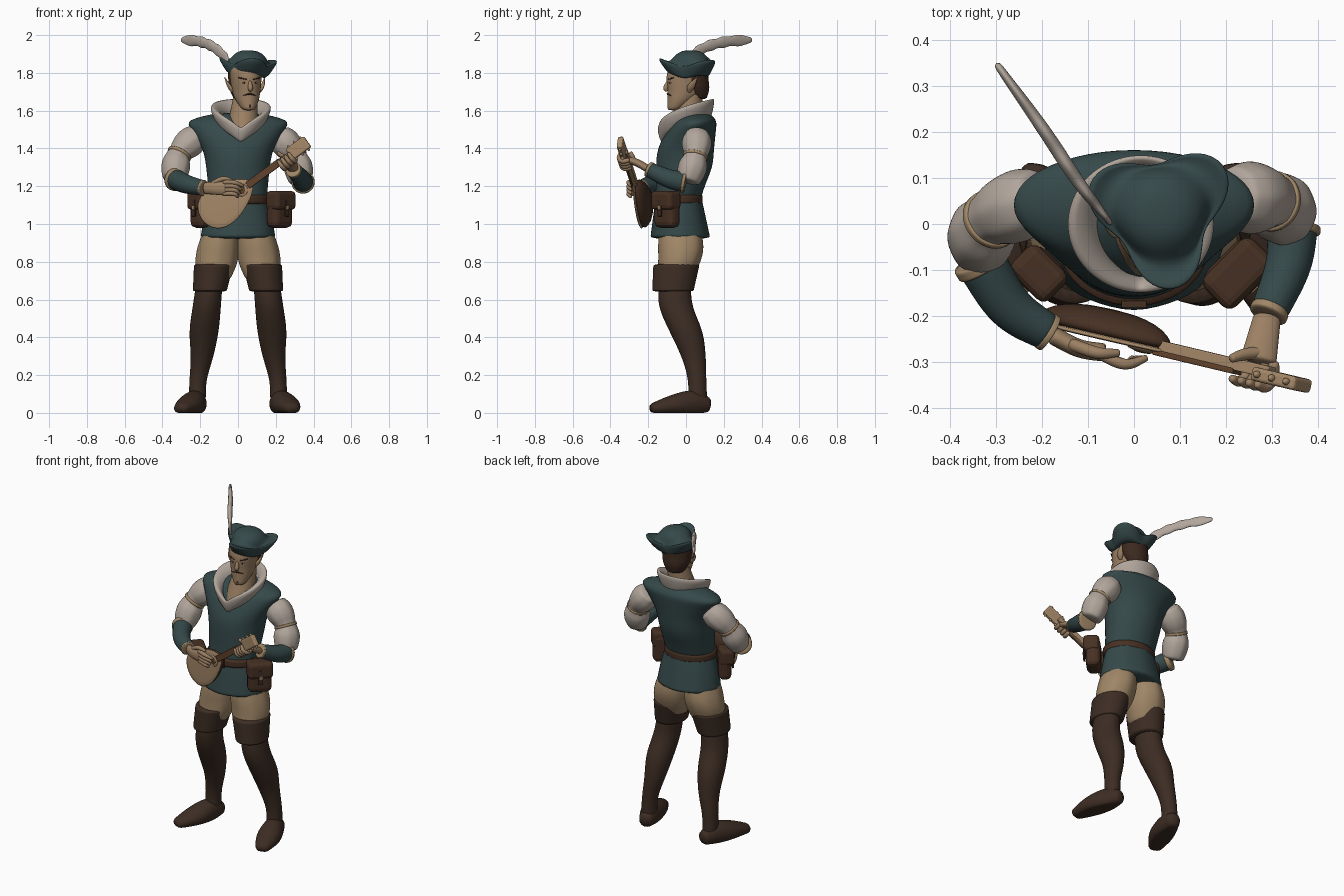
import bpy, bmesh
from math import sin, cos, pi, radians
from mathutils import Vector, Matrix

cube = bpy.data.objects.get("Cube")
if cube:
    bpy.data.objects.remove(cube)


def material(name, red, green, blue):
    mat = bpy.data.materials.new(name)
    mat.use_nodes = True
    mat.diffuse_color = (red, green, blue, 1)
    bsdf = next(node for node in mat.node_tree.nodes if node.type == 'BSDF_PRINCIPLED')
    bsdf.inputs["Base Color"].default_value = mat.diffuse_color
    return mat


TEAL = material("teal cloth", .036, .066, .068)
LINEN = material("linen", .44, .38, .33)
SKIN = material("skin", .33, .215, .125)
TAN = material("tan cloth", .35, .24, .135)
BOOT = material("boot leather", .046, .026, .017)
LEATHER = material("belt leather", .062, .03, .017)
HAIR = material("dark hair", .045, .022, .014)
WOOD = material("pale wood", .38, .25, .14)
DARK_WOOD = material("dark wood", .12, .055, .025)
ACROSS, DEPTH, UP = Vector((1, 0, 0)), Vector((0, 1, 0)), Vector((0, 0, 1))
SIDES = (("left", 1), ("right", -1))


# Helpers: finishing, smooth interpolation, sections along a path, simple solids
def finish(name, bm, mat, frame=None, smooth=True, bevel=0):
    if frame:
        bm.transform(frame)
    bmesh.ops.recalc_face_normals(bm, faces=bm.faces)
    mesh = bpy.data.meshes.new(name)
    bm.to_mesh(mesh)
    bm.free()
    mesh.materials.append(mat)
    for face in mesh.polygons:
        face.use_smooth = smooth
    obj = bpy.data.objects.new(name, mesh)
    bpy.context.collection.objects.link(obj)
    if bevel:
        modifier = obj.modifiers.new("rounded edges", 'BEVEL')
        modifier.width, modifier.segments = bevel, 3
    elif smooth:
        obj.modifiers.new("smoothing", 'SUBSURF').levels = 1
    return obj


def skin_loops(name, mat, loops, frame=None, closed=False):
    bm = bmesh.new()
    rows = [[bm.verts.new(point) for point in loop] for loop in loops]
    for low, high in zip(rows, rows[1:] + rows[:1] if closed else rows[1:]):
        for i in range(len(low)):
            bm.faces.new((low[i - 1], low[i], high[i], high[i - 1]))
    if not closed:
        bm.faces.new(rows[0])
        bm.faces.new(rows[-1])
    return finish(name, bm, mat, frame)


def angles(count):
    return [2 * pi * i / count for i in range(count)]


def along(values, t):
    """Smooth curve through evenly spaced numbers or points."""
    last = len(values) - 1
    if last == 0:
        return values[0]
    i = min(int(t * last), last - 1)
    f = t * last - i
    b, c = values[i], values[i + 1]
    a = values[i - 1] if i else 2 * b - c
    d = values[i + 2] if i + 2 <= last else 2 * c - b
    return b + (c - a + (2 * a - 5 * b + 4 * c - d + (3 * (b - c) + d - a) * f) * f) * f / 2


def sections(name, mat, points, wide, deep, up=None, frame=None, ripple=0, floor=False):
    loops, last = [], len(points) - 1
    for i, centre in enumerate(points):
        u, v = ACROSS, DEPTH
        if up:
            heading = points[min(i + 1, last)] - points[max(i - 1, 0)]
            u = heading.cross(up).normalized()
            v = u.cross(heading).normalized()
        w, d = along(wide, i / last), along(deep or wide, i / last)
        loop = [centre + (u * w * cos(a) + v * d * sin(a)) * (1 + ripple * cos(8 * a)) for a in angles(24)]
        if floor:
            for point in loop:
                point.z = max(point.z, 0)
        loops.append(loop)
    return skin_loops(name, mat, loops, frame)


def tube(name, mat, path, wide, deep=None, up=UP, steps=10, **options):
    path = [Vector(point) for point in path]
    points = [along(path, i / steps) for i in range(steps + 1)]
    return sections(name, mat, points, wide, deep, up, **options)


def loft(name, mat, z, wide, deep, x=(0,), y=(0,), side=1, steps=12, **options):
    points = [Vector((side * along(x, i / steps), along(y, i / steps), along(z, i / steps)))
              for i in range(steps + 1)]
    return sections(name, mat, points, wide, deep, **options)


def band(name, mat, path, start, end, radius, up=UP):
    path = [Vector(point) for point in path]
    return tube(name, mat, [along(path, start), along(path, end)], [radius], up=up, steps=4)


def box(name, mat, centre, size, frame=None, bevel=.003):
    bm = bmesh.new()
    bmesh.ops.create_cube(bm, size=1, matrix=Matrix.Translation(centre) @ Matrix.Diagonal((*size, 1)))
    return finish(name, bm, mat, frame, smooth=False, bevel=bevel)


def ball(name, mat, centre, size, frame):
    bm = bmesh.new()
    bmesh.ops.create_uvsphere(bm, u_segments=12, v_segments=8, radius=1,
                              matrix=Matrix.Translation(centre) @ Matrix.Diagonal((*size, 1)))
    return finish(name, bm, mat, frame)


def placed(x, y, z, turn, roll=0):
    return (Matrix.Translation((x, y, z)) @ Matrix.Rotation(radians(roll), 4, 'Y')
            @ Matrix.Rotation(radians(turn), 4, 'Z'))


# Tunic and belt
loft("tunic_body", TEAL, z=[1.1, 1.2, 1.3, 1.4, 1.5, 1.55, 1.59], y=[-.05, -.03, -.01, 0, .03, .05, .06],
     wide=[.15, .16, .17, .19, .25, .26, .1], deep=[.12, .13, .15, .15, .13, .11, .06])
loft("tunic_skirt", TEAL, z=[1.15, .92], y=[-.04, -.03], wide=[.15, .18, .2], deep=[.12, .14, .16], ripple=.015)
loft("belt", LEATHER, z=[1.1, 1.16], y=[-.045], wide=[.165], deep=[.135], steps=4)
box("belt_buckle", LEATHER, (0, -.175, 1.13), (.055, .015, .06))


# Stand-up shirt collar, open in a V at the front
def collar_loop(reach, front, rise):
    return [Vector((.015 + reach * sin(a), -(.07 + reach / 2) * cos(a), front + rise * abs(sin(a / 2)) ** .8))
            for a in angles(40)]


collar = [(.12, 1.42, .13), (.15, 1.46, .15), (.165, 1.5, .16), (.145, 1.51, .16), (.09, 1.49, .13), (.08, 1.43, .12)]
skin_loops("shirt_collar", LINEN, [collar_loop(*row) for row in collar], closed=True)

# Head, turned slightly to its left
HEAD = placed(.043, 0, 0, turn=12)
loft("neck", SKIN, z=[1.46, 1.7], x=[.02, .04], y=[-.02, .03], wide=[.09, .06], deep=[.1, .06])
loft("head", SKIN, z=[1.6, 1.86], y=[-.07, -.03, 0, 0, .01, .02], frame=HEAD,
     wide=[.03, .06, .075, .08, .085, .07], deep=[.03, .07, .1, .105, .11, .09])
loft("hair", HAIR, z=[1.66, 1.83], y=[.07, .05, .04, .03], frame=HEAD,
     wide=[.05, .08, .088, .09], deep=[.04, .075, .08, .09])
tube("nose", SKIN, [(0, -.095, 1.76), (0, -.11, 1.72), (0, -.1, 1.705)], [.007, .013, .008], up=DEPTH, frame=HEAD)
ball("goatee", HAIR, (0, -.09, 1.625), (.012, .012, .016), HEAD)
for side, s in SIDES:
    tube(side + "_ear", SKIN, [(s * .07, 0, 1.7), (s * .09, .01, 1.73), (s * .11, .04, 1.78)],
         [.01, .01, .001], [.01, .02, .001], up=DEPTH, frame=HEAD)
    tube(side + "_moustache", HAIR, [(0, -.1, 1.69), (s * .035, -.09, 1.68)], [.005, .002], frame=HEAD)
    tube(side + "_eyebrow", HAIR, [(s * .015, -.1, 1.765), (s * .06, -.08, 1.775)], [.004, .003], frame=HEAD)
    ball(side + "_eye", LINEN, (s * .03, -.092, 1.748), (.012, .006, .005), HEAD)
    ball(side + "_pupil", HAIR, (s * .03, -.097, 1.748), (.005, .003, .004), HEAD)

# Three-cornered hat: reach, height and strength of the corners
hat_profile = [(.5, -.05, 0), (.72, -.06, .4), (.85, -.03, .8), (1, .01, 1), (.97, .025, 1),
               (.86, .01, .7), (.74, .015, .3), (.65, .045, 0), (.45, .07, 0), (.2, .08, 0)]
skin_loops("hat", TEAL, [[Vector((sin(a), -cos(a), 0)) * reach * (.14 + .034 * corner * cos(3 * a))
                          + UP * (height + .02 * corner * cos(3 * a)) for a in angles(36)]
                         for reach, height, corner in hat_profile], placed(.058, .025, 1.84, turn=8, roll=4))
tube("hat_feather", LINEN, [(-.05, 0, 1.86), (-.12, .09, 1.93), (-.2, .21, 1.965), (-.3, .35, 1.975)],
     [.006, .014, .014, .008], [.006] + [.032, .024] * 5 + [.012], steps=22)

# Legs: full breeches, cuffed boots, feet splayed outwards
for side, s in SIDES:
    loft(side + "_breeches", TAN, z=[.97, .7], x=[.09, .11, .125], y=[-.03, -.03, -.06], side=s,
         wide=[.09, .11, .11, .08], deep=[.11, .12, .11, .09], ripple=.018)
    loft(side + "_boot_cuff", BOOT, z=[.79, .64], x=[.128, .15], y=[-.05, -.07], side=s,
         wide=[.106, .09], deep=[.124, .11])
    loft(side + "_boot_shaft", BOOT, z=[.7, .03], x=[.15, .165, .18, .19, .213, .215], side=s,
         y=[-.06, -.055, 0, .04, .06, .06],
         wide=[.07, .075, .078, .06, .045, .046], deep=[.085, .09, .088, .065, .048, .055])
    toe = .31 if side == "right" else .295
    tube(side + "_boot_foot", BOOT, [(s * .2, .13, .04), (s * .225, .04, .05), (s * .26, -.07, .04), (s * toe, -.19, .02)],
         [.035, .06, .07, .035], [.035, .07, .055, .025], floor=True)

# Arms: gathered sleeves, bracers, trim and palms
arms = {"right": ([(-.2, .06, 1.48), (-.31, .01, 1.37), (-.34, -.06, 1.23)],
                  [(-.34, -.07, 1.24), (-.27, -.18, 1.21), (-.18, -.24, 1.19)],
                  [(-.18, -.24, 1.19), (-.12, -.27, 1.19), (-.06, -.28, 1.19)], [.02], [.03, .04]),
        "left": ([(.21, .06, 1.48), (.3, .05, 1.36), (.335, .01, 1.22)],
                 [(.345, 0, 1.22), (.335, -.09, 1.24), (.29, -.2, 1.29)],
                 [(.29, -.2, 1.29), (.28, -.25, 1.32), (.27, -.3, 1.34)], [.03, .04], [.02])}
for side, (sleeve, forearm, palm, palm_wide, palm_deep) in arms.items():
    tube(side + "_sleeve", LINEN, sleeve, [.06, .078, .075, .06, .075, .073, .058], up=DEPTH, ripple=.025, steps=18)
    band(side + "_sleeve_band", TAN, sleeve, .47, .54, .067, up=DEPTH)
    tube(side + "_bracer", TEAL, forearm, [.056, .05, .04])
    band(side + "_elbow_band", TAN, forearm, 0, .12, .062)
    band(side + "_wrist_band", TAN, forearm, .92, 1, .043)
    tube(side + "_palm", SKIN, palm, palm_wide, palm_deep)

# Right hand plucks: fingers fan out over the soundboard
for i in range(4):
    z = 1.22 - .02 * i
    tube(f"right_finger_{i + 1}", SKIN, [(-.08, -.28, z), (-.02, -.305, z), (.03 - .01 * i, -.29, z - .02)],
         [.012, .012, .007])
tube("right_thumb", SKIN, [(-.14, -.26, 1.21), (-.08, -.28, 1.24), (-.03, -.28, 1.23)], [.014, .013, .008])

# Lute, in a frame of neck direction, width and outward normal
neck = Vector((.42, -.1, .31)).normalized()
outward = Vector((-.2, -1, 0))
outward = (outward - neck * outward.dot(neck)).normalized()
LUTE = Matrix.Translation((-.075, -.245, 1.11)) @ Matrix((neck, outward.cross(neck), outward)).transposed().to_4x4()


def pear(scale, depth):
    return [Vector((.02 + scale * .165 * cos(a), scale * .105 * sin(a) * (1 - cos(a) / 3), depth)) for a in angles(36)]


bowl = [(1, 0), (1, -.02), (.93, -.035), (.7, -.055), (.3, -.065)]
skin_loops("lute_bowl", LEATHER, [pear(*row) for row in bowl], LUTE)
skin_loops("lute_soundboard", WOOD, [pear(1.02, -.01), pear(1.03, 0), pear(1, .005)], LUTE)
ball("lute_rose_ring", WOOD, (.12, 0, .005), (.036, .036, .006), LUTE)
ball("lute_rose", DARK_WOOD, (.12, 0, .009), (.022, .022, .004), LUTE)
box("lute_neck", WOOD, (.32, 0, -.01), (.3, .032, .026), LUTE)
box("lute_fretboard", DARK_WOOD, (.27, 0, .005), (.22, .038, .012), LUTE)
box("lute_peghead", WOOD, (.5, 0, 0), (.12, .07, .03), LUTE, bevel=.008)
for i in range(3):
    for b in (-.036, .036):
        ball("lute_peg", WOOD, (.46 + .04 * i, b, 0), (.008, .012, .008), LUTE)

# Left hand wraps the lute neck
for i in range(4):
    a = .375 + .023 * i
    tube(f"left_finger_{i + 1}", SKIN, [(a, -.035, -.035), (a, -.046, 0), (a, -.025, .025), (a, .012, .02)],
         [.012, .013, .012, .008], up=ACROSS, frame=LUTE)
tube("left_thumb", SKIN, [(.42, -.03, -.05), (.4, .015, -.036), (.39, .05, -.02)],
     [.014, .013, .009], up=ACROSS, frame=LUTE)

# Belt pouches with flaps, straps and buckles
for side, x, turn, width, depth in (("left", .22, 45, .14, .085), ("right", -.2, -45, .105, .075)):
    pouch = placed(x, -.1, 0, turn)
    front = -depth / 2
    box(side + "_pouch", LEATHER, (0, 0, 1.07), (width, depth, .18), pouch, bevel=.03)
    box(side + "_pouch_flap", LEATHER, (0, -.01, 1.125), (width + .01, depth + .01, .1), pouch, bevel=.022)
    box(side + "_pouch_strap", BOOT, (0, front - .012, 1.085), (.026, .01, .09), pouch)
    box(side + "_pouch_buckle", TAN, (0, front - .017, 1.085), (.022, .006, .022), pouch)
